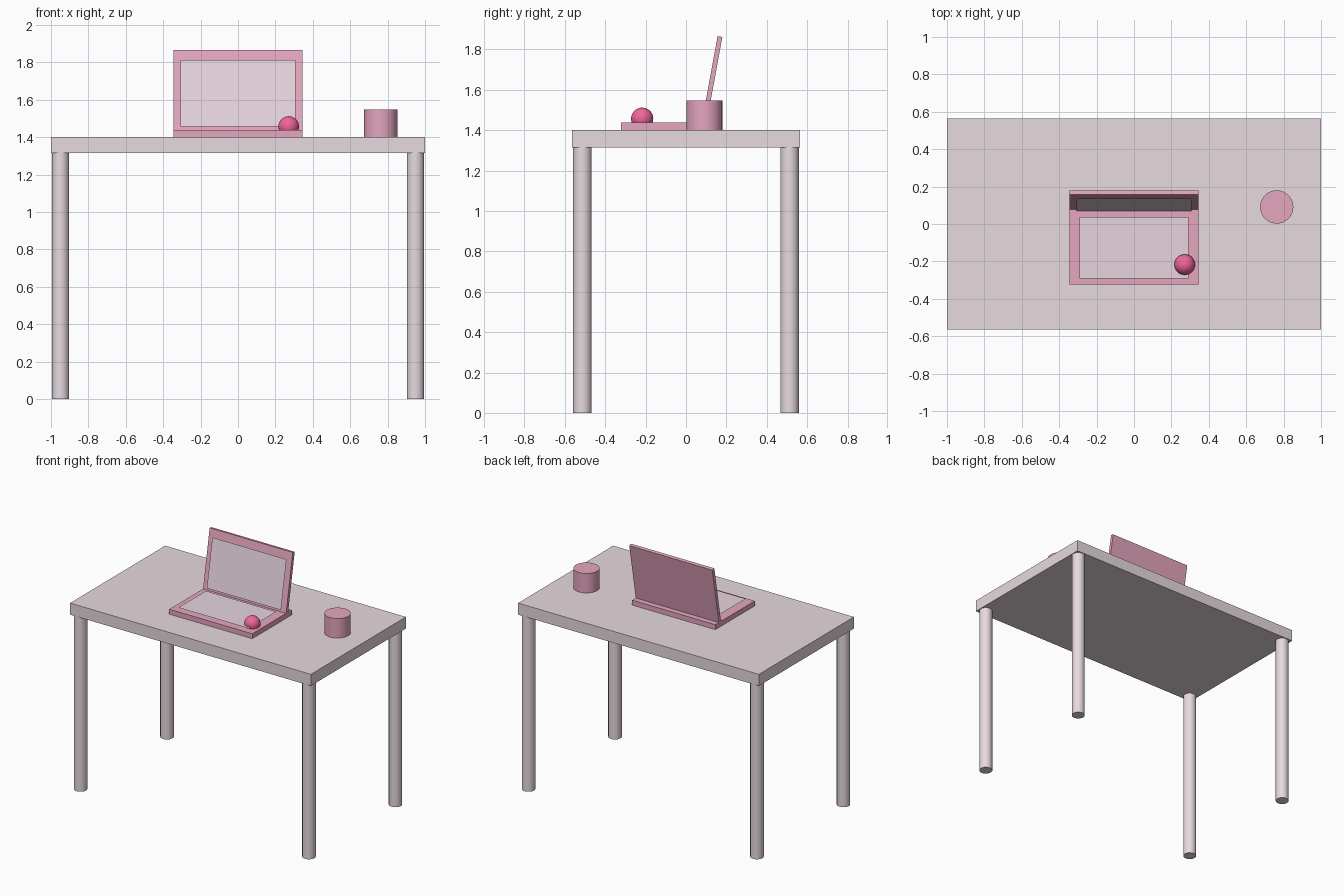
import bpy, math
from mathutils import Matrix, Vector

if "Cube" in bpy.data.objects:
    bpy.data.objects.remove(bpy.data.objects["Cube"])


def material(name, color):
    m = bpy.data.materials.new(name)
    m.diffuse_color = (*color, 1)
    m.use_nodes = True
    m.node_tree.nodes["Principled BSDF"].inputs["Base Color"].default_value = m.diffuse_color
    return m


TABLE = material("pale_table", (0.80, 0.70, 0.73))
PINK = material("pink", (0.78, 0.38, 0.52))
PALE = material("pale_panel", (0.80, 0.66, 0.73))
HOT = material("bright_pink", (0.87, 0.13, 0.32))


def finish(name, mat, smooth=False):
    ob = bpy.context.object
    ob.name = name
    ob.data.materials.append(mat)
    if smooth:
        bpy.ops.object.shade_smooth_by_angle(angle=math.radians(40))
    return ob


def box(name, lo, hi, mat):
    lo, hi = Vector(lo), Vector(hi)
    bpy.ops.mesh.primitive_cube_add(size=1)
    ob = finish(name, mat)
    ob.data.transform(Matrix.Translation((lo + hi) / 2) @ Matrix.Diagonal((*(hi - lo), 1)))
    return ob


def cylinder(name, x, y, r, z0, z1, mat):
    bpy.ops.mesh.primitive_cylinder_add(vertices=32, radius=r, depth=z1 - z0,
                                        location=(x, y, (z0 + z1) / 2))
    return finish(name, mat, True)


def panel(name, width, depth, mat):
    bpy.ops.mesh.primitive_plane_add(size=1)
    ob = finish(name, mat)
    ob.data.transform(Matrix.Diagonal((width, depth, 1, 1)))
    return ob


# Table
box("table_top", (-1, -0.564, 1.314), (1, 0.564, 1.401), TABLE)
for sx, side in ((-1, "left"), (1, "right")):
    for sy, end in ((-1, "front"), (1, "back")):
        cylinder(f"{end}_{side}_leg", sx * 0.949, sy * 0.513, 0.046, 0, 1.314, TABLE)

# Laptop base and the key panel hovering just above it
box("laptop_base", (-0.345, -0.323, 1.401), (0.345, 0.145, 1.438), PINK)
keys = panel("key_panel", 0.584, 0.328, PALE)
keys.location = (0, -0.127, 1.452)

# Lid leaning back about its lower front edge, with the screen just in front
LEAN = math.radians(-10.4)
HINGE = (0, 0.078, 1.438)
lid = box("laptop_lid", (-0.345, 0, 0), (0.345, 0.024, 0.435), PINK)
screen = panel("screen", 0.616, 0.362, PALE)
screen.data.transform(Matrix.Translation((0, -0.011, 0.197)) @ Matrix.Rotation(math.pi / 2, 4, 'X'))
for ob in (lid, screen):
    ob.location = HINGE
    ob.rotation_euler.x = LEAN

# Ball resting on the laptop corner, and the cup
bpy.ops.mesh.primitive_uv_sphere_add(segments=32, ring_count=16, radius=0.055,
                                     location=(0.271, -0.217, 1.457))
finish("ball", HOT, True)
cylinder("cup", 0.763, 0.091, 0.089, 1.401, 1.547, PINK)
